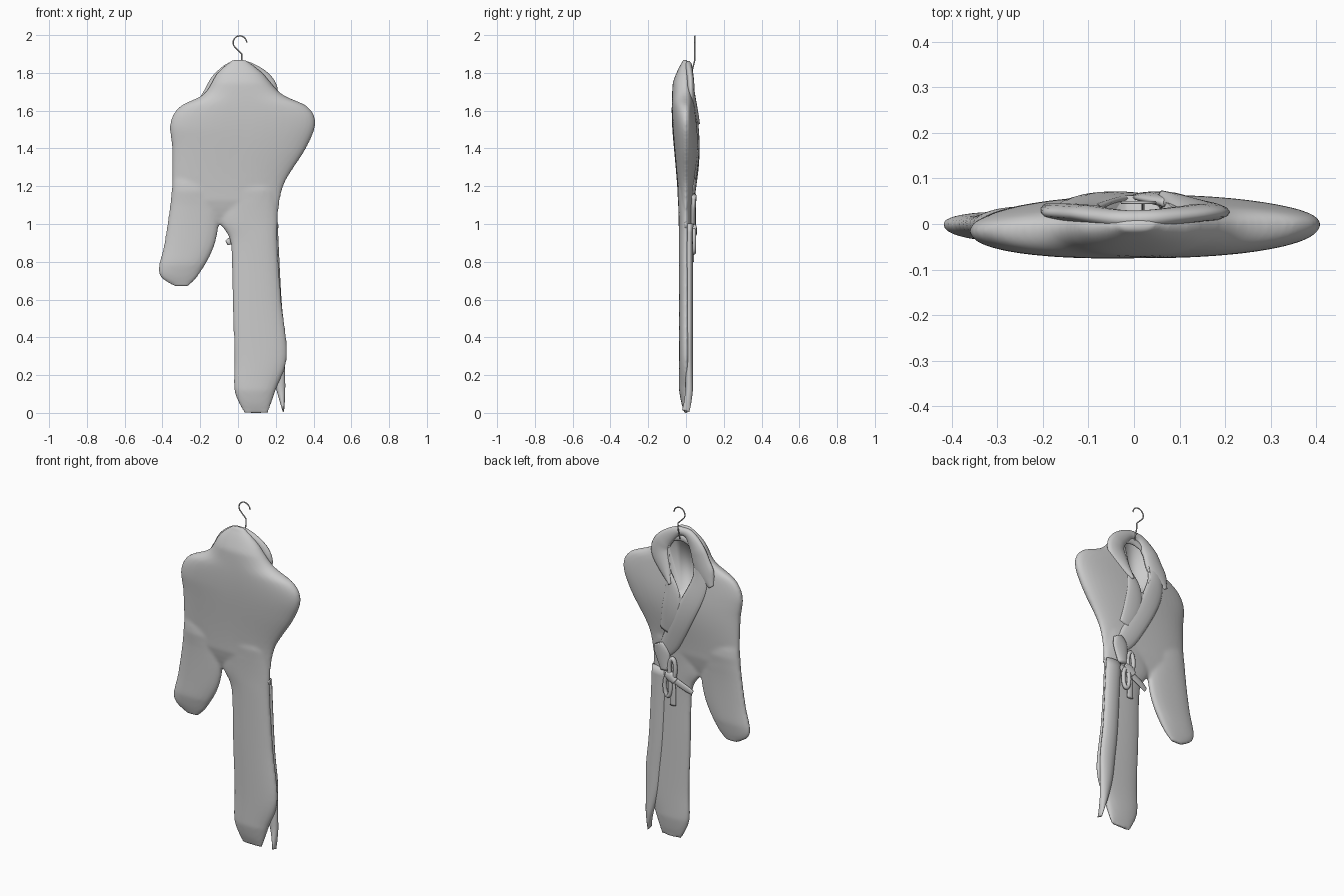
import bpy, bmesh, math
from mathutils import Vector

if "Cube" in bpy.data.objects:
    bpy.data.objects.remove(bpy.data.objects["Cube"])

tone = (0.6, 0.6, 0.6, 1)
grey = bpy.data.materials.new("soft grey")
grey.use_nodes = True
grey.diffuse_color = tone
grey.node_tree.nodes["Principled BSDF"].inputs["Base Color"].default_value = tone
TOP = 1.87


def add_object(name, bm):
    bmesh.ops.recalc_face_normals(bm, faces=bm.faces)
    mesh = bpy.data.meshes.new(name)
    bm.to_mesh(mesh)
    bm.free()
    ob = bpy.data.objects.new(name, mesh)
    bpy.context.collection.objects.link(ob)
    mesh.materials.append(grey)
    for polygon in mesh.polygons:
        polygon.use_smooth = True
    return ob


def skin(bm, rings):
    """Bridge equal rings of points and cap both ends."""
    loops = [[bm.verts.new(point) for point in ring] for ring in rings]
    count = len(loops[0])
    for lower, upper in zip(loops, loops[1:]):
        for i in range(count):
            j = (i + 1) % count
            bm.faces.new((lower[i], lower[j], upper[j], upper[i]))
    bm.faces.new(loops[0])
    bm.faces.new(reversed(loops[-1]))


def smooth_path(rows, steps=6):
    """Smooth spline through rows of three numbers."""
    points = [Vector(row) for row in rows]
    path = []
    for i in range(len(points) - 1):
        start, end = points[i], points[i + 1]
        before = points[max(i - 1, 0)]
        after = points[min(i + 2, len(points) - 1)]
        leave, arrive = (end - before) / 2, (after - start) / 2
        for step in range(steps):
            t = step / steps
            ease = t * t * (3 - 2 * t)
            path.append(start.lerp(end, ease) + leave * t * (1 - t) ** 2 - arrive * t * t * (1 - t))
    return path + [points[-1]]


def swell(z, centre, spread):
    return 0.038 * math.exp(-((z - centre) / spread) ** 2)


def front_depth(z):
    return 0.037 + swell(z, 1.62, 0.35)


def back_depth(z):
    return 0.027 + swell(z, 1.42, 0.25)


def closing(z, top, bottom):
    """Thin the cloth towards its upper and lower ends."""
    return min(1, max(0.1, min(top - z, z - bottom) / 0.12)) ** 0.5


def cloth_loft(bm, rows, sides=48):
    """Rows of height, right edge and left edge become soft lens sections."""
    path = smooth_path(rows)
    top, bottom = path[0].x, path[-1].x
    rings = []
    for z, low, high in path:
        thin = closing(z, top, bottom)
        ring = []
        for i in range(sides):
            angle = math.tau * i / sides
            c, s = math.cos(angle), math.sin(angle)
            x = (low + high) / 2 + (high - low) / 2 * math.copysign(abs(c) ** 0.9, c)
            depth = back_depth(z) if s > 0 else front_depth(z)
            y = thin * depth * math.copysign(abs(s) ** 0.9, s)
            # the free shoulder swings slightly forward
            swing = 0.1 * min(x, 0) * min(max(z - 1.1, 0), 0.4)
            ring.append((x, y + swing, z))
        rings.append(ring)
    skin(bm, rings)


def band(name, rows, thick, lift=0.0, bow=0.5, sides=14):
    """Cloth strip laid on the wrap side; rows of x, height and half width."""
    samples = smooth_path(rows)
    path = [Vector((x, back_depth(z) * closing(z, TOP, 0) + lift - bow * (x - 0.03) ** 2, z))
            for x, z, width in samples]
    rings = []
    for i, point in enumerate(path):
        along = path[min(i + 1, len(path) - 1)] - path[max(i - 1, 0)]
        side = Vector((along.z, 0, -along.x)).normalized()
        out = along.cross(side).normalized()
        angles = [math.tau * k / sides for k in range(sides)]
        rings.append([point + side * samples[i].z * math.cos(a) + out * thick * math.sin(a)
                      for a in angles])
    bm = bmesh.new()
    skin(bm, rings)
    return add_object(name, bm)


def wire(name, points, radius, closed=False):
    curve = bpy.data.curves.new(name, "CURVE")
    curve.dimensions = "3D"
    curve.bevel_depth = radius
    curve.bevel_resolution = 2
    spline = curve.splines.new("POLY")
    spline.points.add(len(points) - 1)
    spline.use_cyclic_u = closed
    for target, point in zip(spline.points, points):
        target.co = (*point, 1)
    ob = bpy.data.objects.new(name, curve)
    bpy.context.collection.objects.link(ob)
    curve.materials.append(grey)
    return ob


# Robe: torso, hanging sleeve and skirt blended into one cloth body
torso = [(TOP, -.03, .04), (1.8, -.11, .13), (1.69, -.18, .23), (1.62, -.31, .37),
         (1.53, -.36, .41), (1.4, -.35, .36), (1.2, -.35, .24), (1, -.36, .21)]
sleeve = [(1.3, -.34, -.16), (1.1, -.36, -.1), (.9, -.39, -.12), (.74, -.42, -.2), (.67, -.34, -.26)]
skirt = [(1.3, -.03, .2), (1.04, -.1, .21), (.9, -.04, .21), (.6, -.03, .23),
         (.3, -.02, .26), (.12, -.02, .2), (0, .03, .16)]
bm = bmesh.new()
for part in (torso, sleeve, skirt):
    cloth_loft(bm, part)
robe = add_object("robe_body", bm)
remesh = robe.modifiers.new("blend", "REMESH")
remesh.mode = "VOXEL"
remesh.voxel_size = 0.008
remesh.use_smooth_shade = True
relax = robe.modifiers.new("relax", "SMOOTH")
relax.factor = 0.5
relax.iterations = 10

# Neck opening, cut as a narrow V on the wrap side
opening = [(-.05, 1.82), (.06, 1.82), (.09, 1.74), (.05, 1.47), (-.02, 1.47), (-.08, 1.6)]
bm = bmesh.new()
skin(bm, [[(x, y, z) for x, z in opening] for y in (-.03, .2)])
cutter = add_object("neck_cutter", bm)
cutter.hide_render = True
cutter.hide_viewport = True
cutter.display_type = "WIRE"
cut = robe.modifiers.new("neck", "BOOLEAN")
cut.operation = "DIFFERENCE"
cut.object = cutter

# Collar rolled over the neck, and the wrapped front below it
band("collar_left", [(-.02, 1.84, .02), (.05, 1.83, .03), (.13, 1.76, .05), (.15, 1.69, .06),
                     (.11, 1.61, .04), (.06, 1.53, .01)], .02, lift=-.004)
band("collar_right", [(.04, 1.84, .02), (-.03, 1.83, .03), (-.09, 1.76, .05), (-.12, 1.69, .06),
                      (-.15, 1.63, .06), (-.19, 1.57, .02)], .02, lift=-.004)
band("wrapped_front", [(-.11, 1.7, .04), (-.12, 1.6, .05), (-.08, 1.47, .06), (.06, 1.2, .06),
                       (.12, 1.1, .04)], .013, lift=-.003)
band("under_front", [(.08, 1.58, .02), (.05, 1.48, .05), (.06, 1.36, .06), (.1, 1.24, .04)], .012, lift=-.005)

# Front panel edge hanging behind the skirt side
band("front_panel_edge", [(.16, 1, .05), (.18, .6, .05), (.2, .4, .05), (.21, .25, .04),
                          (.23, .1, .02), (.24, .01, .004)], .02, lift=-.01, bow=0)

# Belt across the waist, with knot, bow loops and loose ends
band("waist_fold", [(.15, 1.15, .03), (.13, 1.1, .05), (.11, 1, .03)], .014, lift=.01)
band("belt", [(.21, 1, .02), (.1, .97, .02), (-.02, .92, .02), (-.06, .9, .014)], .007, lift=.006, bow=1.2)
band("belt_knot", [(.1, .98, .02), (.07, .97, .03), (.04, .95, .02)], .014, lift=.016)
band("belt_tail", [(.07, .96, .014), (.06, .9, .02), (.06, .8, .02)], .007, lift=.01)
for name, x, z in (("bow_loop_upper", .06, 1.02), ("bow_loop_lower", .09, .91)):
    turns = [math.tau * k / 20 for k in range(20)]
    wire(name, [(x + .02 * math.cos(a), .042, z + .06 * math.sin(a)) for a in turns], .012, closed=True)

# Hanger: shoulder bar inside the neck and wire hook above
band("hanger_bar", [(-.1, 1.75, .015), (.02, 1.8, .02), (.14, 1.75, .015)], .01, lift=-.01)
bends = [math.radians(10 * k) for k in range(22)]
hook = [(.01 + .036 * math.cos(a), .047, 1.96 + .036 * math.sin(a)) for a in bends]
stem = [(.0, .047, 1.92), (.02, .047, 1.9), (.02, .047, TOP), (.02, .03, 1.8)]
wire("hanger_hook", hook + stem, .0035)
